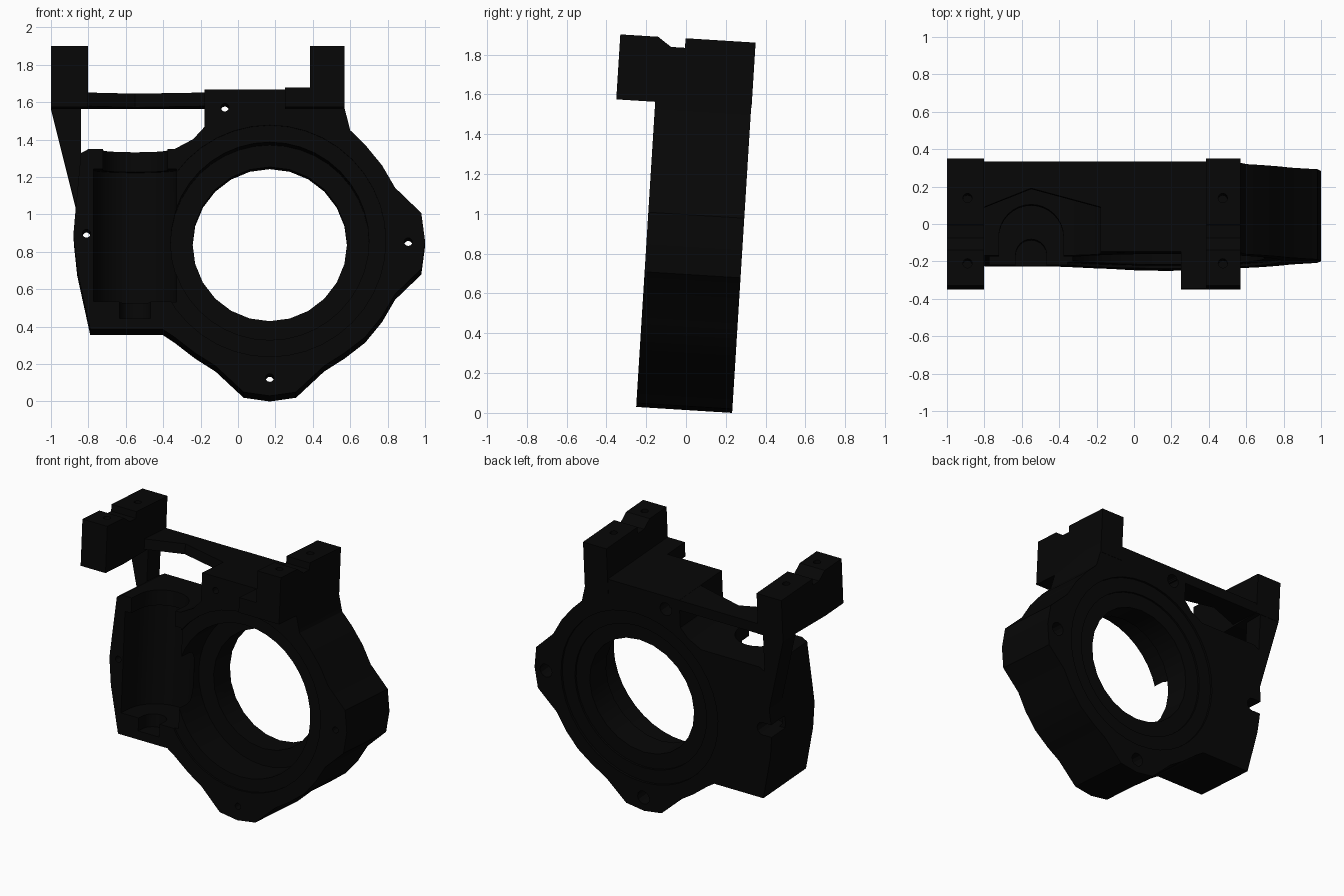
import bpy, bmesh
from math import pi, sin, cos, atan2, radians
from mathutils import Matrix

cube = bpy.data.objects.get("Cube")
if cube:
    bpy.data.objects.remove(cube, do_unlink=True)

black = bpy.data.materials.new("black_metal")
black.use_nodes = True
color = (0.002, 0.002, 0.002, 1)
black.diffuse_color = color
black.node_tree.nodes["Principled BSDF"].inputs["Base Color"].default_value = color

# The whole housing leans back slightly; parts are built upright from the front bottom edge
LEAN = Matrix.Translation((0, -0.25, 0.035)) @ Matrix.Rotation(-atan2(0.0622, 0.998), 4, 'X')
DEPTH = 0.483
CX, CZ = 0.17, 0.825


def prism(name, points, axis, start, end):
    """Extrude a flat outline along x, y or z."""
    place = {
        'X': lambda a, b, t: (t, a, b),
        'Y': lambda a, b, t: (a, t, b),
        'Z': lambda a, b, t: (a, b, t),
    }[axis]
    bm = bmesh.new()
    rings = [[bm.verts.new(place(a, b, t)) for a, b in points] for t in (start, end)]
    bm.faces.new(rings[0])
    bm.faces.new(rings[1])
    n = len(points)
    for i in range(n):
        j = (i + 1) % n
        bm.faces.new((rings[0][i], rings[0][j], rings[1][j], rings[1][i]))
    bmesh.ops.recalc_face_normals(bm, faces=bm.faces)
    mesh = bpy.data.meshes.new(name)
    bm.to_mesh(mesh)
    bm.free()
    mesh.materials.append(black)
    obj = bpy.data.objects.new(name, mesh)
    bpy.context.collection.objects.link(obj)
    obj.matrix_world = LEAN
    return obj


def circle(x, y, r, n=32):
    return [(x + r * cos(2 * pi * i / n), y + r * sin(2 * pi * i / n)) for i in range(n)]


def rect(x0, x1, y0, y1):
    return [(x0, y0), (x1, y0), (x1, y1), (x0, y1)]


def carve(obj, cutters):
    """Subtract every cutter, then remove the cutters."""
    for c in cutters:
        c.hide_render = True
        m = obj.modifiers.new("cut", 'BOOLEAN')
        m.operation = 'DIFFERENCE'
        m.solver = 'EXACT'
        m.object = c
    bpy.context.view_layer.update()
    mesh = bpy.data.meshes.new_from_object(obj.evaluated_get(bpy.context.evaluated_depsgraph_get()))
    obj.modifiers.clear()
    obj.data = mesh
    for c in cutters:
        bpy.data.objects.remove(c, do_unlink=True)
    for p in mesh.polygons:
        p.use_smooth = True
    mesh.set_sharp_from_angle(angle=radians(25))


# Main casing: a ring with screw tabs, mirrored from one quarter, plus the side bay
quarter = [(0, 0.83), (0.14, 0.81), (0.29, 0.67), (0.4, 0.6), (0.51, 0.515),
           (0.6, 0.405), (0.67, 0.285), (0.81, 0.15), (0.83, 0)]
lower_right = [(CX + x, CZ - z) for x, z in quarter]
upper_right = [(CX + x, CZ + z) for x, z in reversed(quarter[4:-1])]
lower_left = [(CX - x, CZ - z) for x, z in reversed(quarter[1:5])]
top_block = [(0.6, 1.418), (0.57, 1.535), (0.57, 1.636), (-0.18, 1.636), (-0.18, 1.435),
             (-0.24, 1.37), (-0.34, 1.317), (-0.8, 1.317), (-0.84, 1.295)]
side_bay = [(-0.865, 1.03), (-0.88, 0.86), (-0.86, 0.67), (-0.79, 0.35), (-0.4, 0.35)]
casing = prism("casing", lower_right + upper_right + top_block + side_bay + lower_left,
               'Y', 0, DEPTH)

cutters = []


def cut(points, axis, start, end):
    cutters.append(prism("cutter", points, axis, start, end))


# Stepped main bore, deep at the front, with a thick lip towards the back
for r, start, end in ((0.62, -0.1, 0.015), (0.53, -0.11, 0.27), (0.413, -0.12, 0.7),
                      (0.52, 0.455, 0.71), (0.62, 0.468, 0.72)):
    cut(circle(CX, CZ, r, 40 if r > 0.5 else 24), 'Y', start, end)


# Upright round pocket open to the front, with shaft notches above and below
def u_shape(x, y, r, n=16):
    arc = [(x + r * cos(pi * i / n), y + r * sin(pi * i / n)) for i in range(n + 1)]
    return arc + [(x - r, -0.2), (x + r, -0.2)]


cut(u_shape(-0.55, 0.1, 0.222), 'Z', 0.5, 1.21)
cut(u_shape(-0.55, 0.1, 0.173), 'Z', 1.1, 1.5)
cut(u_shape(-0.55, 0.055, 0.083), 'Z', 0.41, 0.6)

# Screw holes, widened at the back
for x, z in ((-0.07, 1.54), (0.91, 0.82), (CX, 0.092), (-0.81, 0.865)):
    cut(circle(x, z, 0.022, 12), 'Y', -0.2, 0.8)
    cut(circle(x, z, 0.047, 12), 'Y', 0.27, 0.81)
cut(rect(-1, -0.81, 0.82, 0.91), 'Y', 0.33, 0.82)
carve(casing, cutters)

# Bridge behind the opening, with an angled front edge
prism("top_bridge", [(-0.85, DEPTH), (-0.85, 0.24), (-0.8, 0.24), (-0.55, 0.34),
                     (-0.18, 0.24), (-0.1, 0.24), (-0.1, DEPTH)], 'Z', 1.562, 1.635)

# Leaning strut carrying the outer ear
prism("side_strut", [(-1, 1.56), (-0.865, 1.02), (-0.82, 1.0), (-0.84, 1.3), (-0.84, 1.6),
                     (-1, 1.6)], 'Y', 0.34, DEPTH)

# Shelf in front of the inner ear
prism("front_shelf", rect(0.25, 0.569, 1.531, 1.636), 'Y', -0.196, 0.1)

# Notched mounting ears with blind screw holes; the outer one is raised behind its front foot
ear_top = [(0.485, 1.859), (0.1325, 1.859), (0.1325, 1.811), (0.062, 1.811),
           (-0.005, 1.858), (-0.196, 1.858), (-0.196, 1.531)]
foot = {"right_ear": [(0, 1.531), (0.485, 1.562)], "left_ear": [(0.485, 1.531)]}
for name, x0, x1, hole_x in (("right_ear", -1, -0.803, -0.89), ("left_ear", 0.385, 0.57, 0.475)):
    ear = prism(name, ear_top + foot[name], 'X', x0, x1)
    carve(ear, [prism("cutter", circle(hole_x, y, 0.025, 12), 'Z', 1.7, 2)
                for y in (-0.076, 0.274)])
